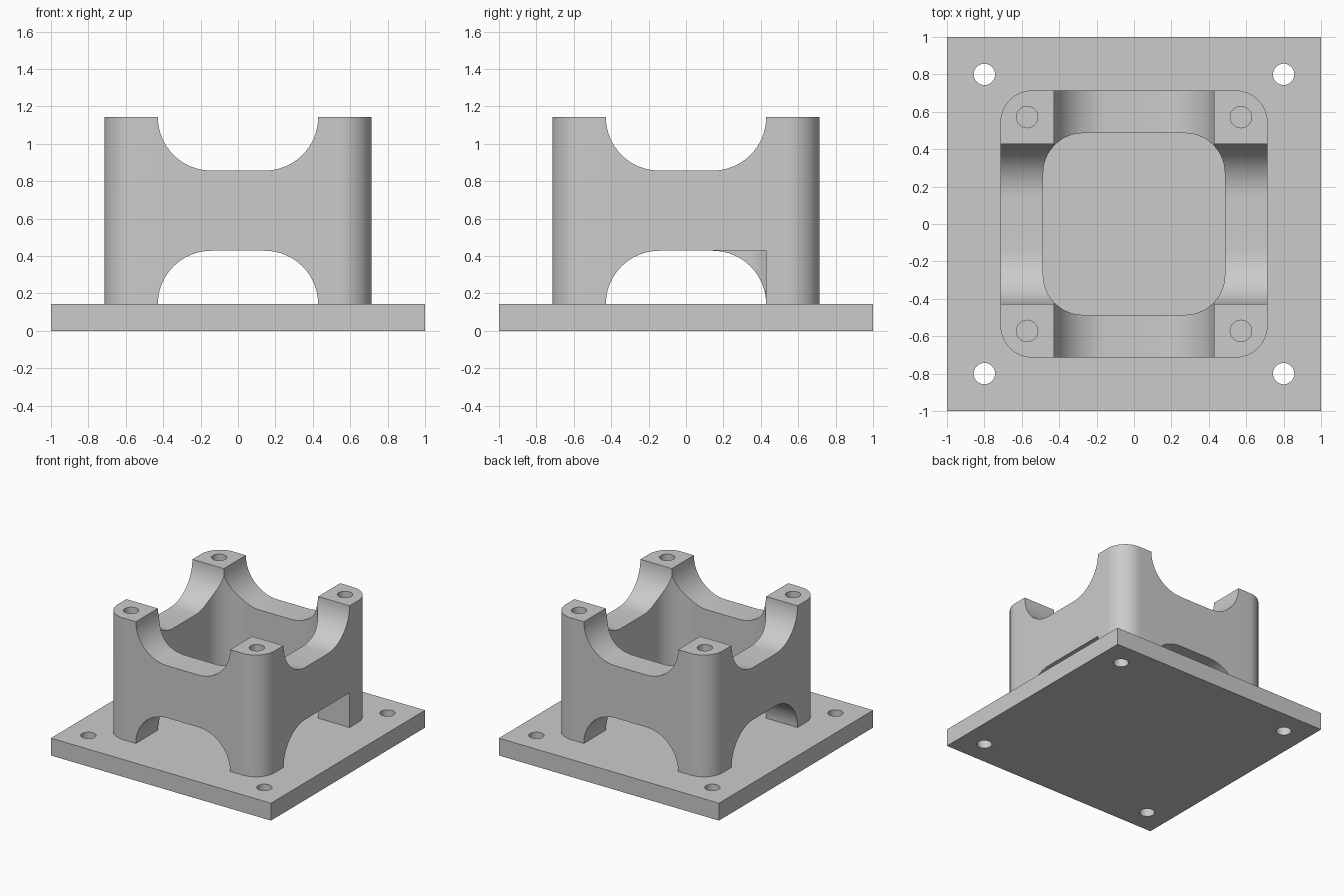
import bpy
import bmesh
from math import pi, cos, sin, radians
from mathutils import Matrix, Vector

cube = bpy.data.objects.get("Cube")
if cube:
    bpy.data.objects.remove(cube, do_unlink=True)

U = 1 / 35           # one design unit
PLATE_TOP = 5 * U
TOP = 40 * U

grey = bpy.data.materials.new("light_grey")
grey.use_nodes = True
colour = (0.6, 0.6, 0.6, 1)
grey.diffuse_color = colour
grey.node_tree.nodes["Principled BSDF"].inputs["Base Color"].default_value = colour


def prism(name, cx, cy, hx, hy, radius, low, high, turn=None, steps=16):
    """Rounded rectangle extruded from low to high, then optionally turned."""
    bm = bmesh.new()
    points = []
    for k, (sx, sy) in enumerate([(1, 1), (-1, 1), (-1, -1), (1, -1)]):
        count = steps + 1 if radius else 1
        for i in range(count):
            a = k * pi / 2 + i * pi / 2 / steps
            points.append((cx + sx * (hx - radius) + radius * cos(a),
                           cy + sy * (hy - radius) + radius * sin(a), low))
    face = bm.faces.new([bm.verts.new(p) for p in points])
    new = bmesh.ops.extrude_face_region(bm, geom=[face])["geom"]
    bmesh.ops.translate(bm, vec=Vector((0, 0, high - low)),
                        verts=[g for g in new if isinstance(g, bmesh.types.BMVert)])
    bmesh.ops.remove_doubles(bm, verts=bm.verts, dist=1e-5)
    if turn:
        bmesh.ops.transform(bm, matrix=turn, verts=bm.verts)
    bmesh.ops.recalc_face_normals(bm, faces=bm.faces)
    mesh = bpy.data.meshes.new(name)
    bm.to_mesh(mesh)
    bm.free()
    mesh.materials.append(grey)
    obj = bpy.data.objects.new(name, mesh)
    bpy.context.collection.objects.link(obj)
    return obj


def combine(target, tool, operation="DIFFERENCE"):
    """Apply a boolean and discard the tool."""
    tool.hide_render = True
    mod = target.modifiers.new("cut", "BOOLEAN")
    mod.operation = operation
    mod.solver = "EXACT"
    mod.object = tool
    bpy.context.view_layer.objects.active = target
    bpy.ops.object.modifier_apply(modifier=mod.name)
    bpy.data.objects.remove(tool, do_unlink=True)


def drill(target, distance, low, high):
    """Four round holes, one near each corner."""
    for sx in (-1, 1):
        for sy in (-1, 1):
            combine(target, prism("drill", sx * distance, sy * distance,
                                  2 * U, 2 * U, 2 * U, low, high, steps=8))


# Base plate with fixing holes
base = prism("bracket", 0, 0, 1, 1, 0, 0, PLATE_TOP)
drill(base, 28 * U, -0.1, 0.3)

# Hollow tower, sunk slightly into the plate
tower = prism("tower", 0, 0, 25 * U, 25 * U, 6 * U, 0.08, TOP)
combine(tower, prism("cavity", 0, 0, 17 * U, 17 * U, 7.5 * U, -0.1, 1.5))

# Rounded notches above and openings below, through both pairs of walls
along_y = Matrix.Rotation(pi / 2, 4, "X")
along_x = Matrix.Rotation(pi / 2, 4, "Z") @ along_y
for turn in (along_y, along_x):
    for low, high in ((30 * U, 2.0), (-0.6, 15 * U)):
        combine(tower, prism("wall_cutter", 0, (low + high) / 2, 15 * U,
                             (high - low) / 2, 10 * U, -1.2, 1.2, turn))

# One square corner in the left wall opening
combine(tower, prism("square_corner", 0.65, 10 * U, 0.35, 5 * U, 0, 0.0, 15 * U))

# Screw holes in the four posts
drill(tower, 20 * U, TOP - 10 * U, 1.3)

# Join the tower to the plate
combine(base, tower, "UNION")
bpy.ops.object.select_all(action="DESELECT")
base.select_set(True)
bpy.context.view_layer.objects.active = base
bpy.ops.object.shade_smooth_by_angle(angle=radians(30))
